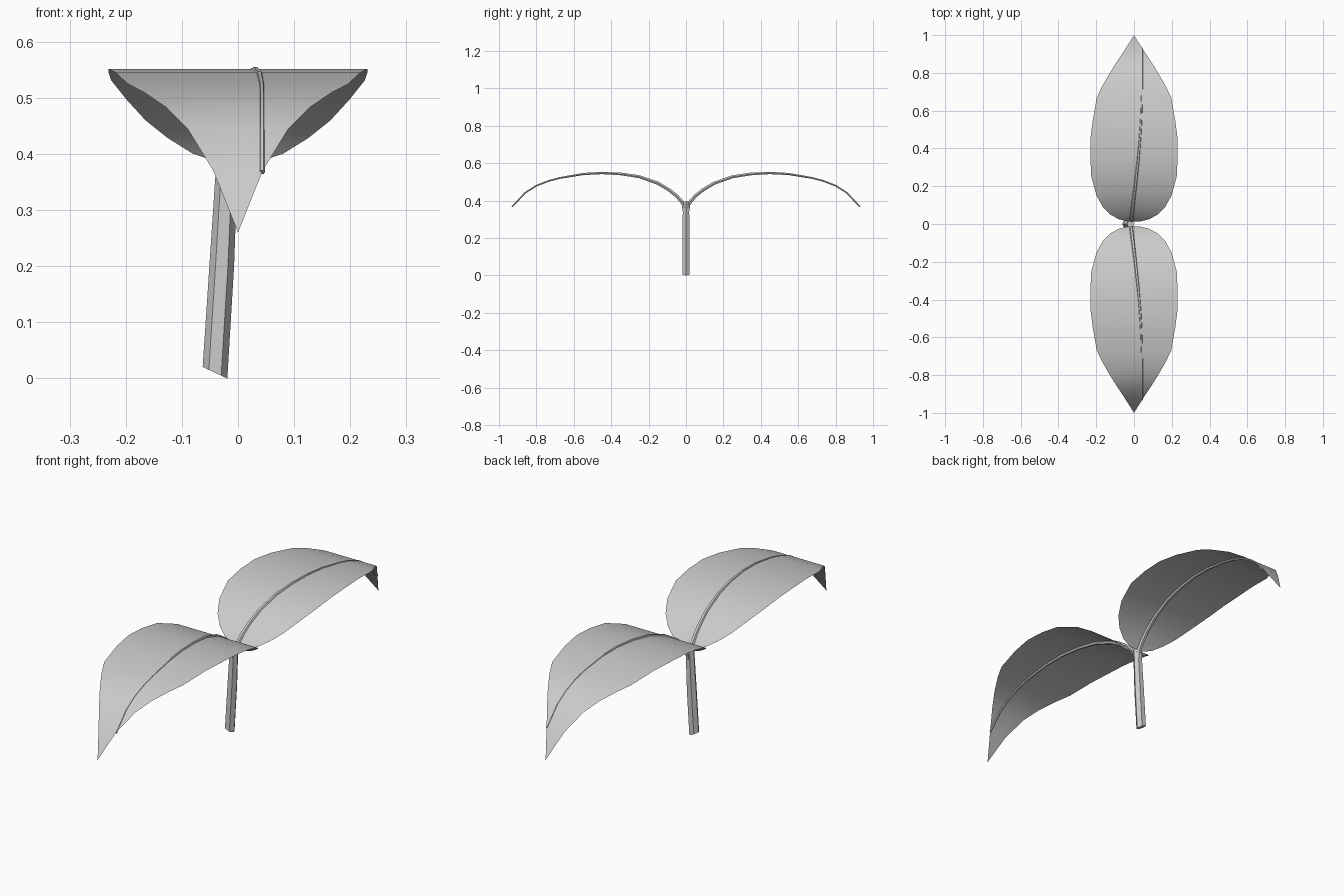
import bpy, bmesh, math
from mathutils import Vector

if "Cube" in bpy.data.objects:
    bpy.data.objects.remove(bpy.data.objects["Cube"])

# Arch shared by both leaves: distance from centre, height, half width
STATIONS = [(0.014, 0.385, 0.035), (0.025, 0.40, 0.08), (0.05, 0.428, 0.125),
            (0.09, 0.46, 0.165), (0.15, 0.496, 0.198), (0.25, 0.531, 0.226),
            (0.35, 0.546, 0.231), (0.45, 0.551, 0.231), (0.55, 0.545, 0.218),
            (0.67, 0.525, 0.197), (0.73, 0.51, 0.168), (0.80, 0.483, 0.128),
            (0.86, 0.445, 0.09), (0.93, 0.37, 0.044), (1.0, 0.26, 0.0)]


def add_object(name, bm):
    mesh = bpy.data.meshes.new(name)
    bm.to_mesh(mesh)
    bm.free()
    ob = bpy.data.objects.new(name, mesh)
    bpy.context.collection.objects.link(ob)
    bpy.context.view_layer.objects.active = ob
    ob.select_set(True)
    bpy.ops.object.shade_smooth_by_angle(angle=math.radians(35))
    ob.select_set(False)
    return ob


def leaf(name, side):
    bm = bmesh.new()
    rows = []
    for y, z, w in STATIONS:
        xs = (-w, 0, w) if w else (0,)
        rows.append([bm.verts.new((x, side * y, z)) for x in xs])
    for a, b in zip(rows, rows[1:]):
        if len(b) == 1:
            faces = [(a[0], a[1], b[0]), (a[1], a[2], b[0])]
        else:
            faces = [(a[i], a[i + 1], b[i + 1], b[i]) for i in (0, 1)]
        for f in faces:
            bm.faces.new(f if side > 0 else f[::-1])
    add_object(name, bm)


def tube(name, points, radii, sides=6, slant=0.0):
    """Tapered tube along a path; slant tilts the first ring."""
    bm = bmesh.new()
    rings = []
    for i, (p, r) in enumerate(zip(points, radii)):
        d = (points[min(i + 1, len(points) - 1)] - points[max(i - 1, 0)]).normalized()
        u = (Vector((1, 0, 0)) - d * d.x).normalized()
        v = d.cross(u)
        ring = []
        for k in range(sides):
            a = math.tau * k / sides
            q = p + r * (u * math.cos(a) + v * math.sin(a))
            if i == 0:
                q.z = p.z - slant * (q.x - p.x) if slant else q.z
            ring.append(bm.verts.new(q))
        rings.append(ring)
    for a, b in zip(rings, rings[1:]):
        for k in range(sides):
            n = (k + 1) % sides
            bm.faces.new((a[k], a[n], b[n], b[k]))
    bm.faces.new(rings[0][::-1])
    bm.faces.new(rings[-1])
    bmesh.ops.recalc_face_normals(bm, faces=bm.faces)
    add_object(name, bm)


def midrib(name, side):
    path, radii = [Vector((-0.021, side * 0.006, 0.345))], [0.014]
    for y, z, _ in STATIONS[:-1]:
        t = min(y / 0.75, 1)
        path.append(Vector((-0.018 + 0.061 * math.sin(t * math.pi / 2), side * y, z - 0.003)))
        radii.append(0.011 - 0.006 * t)
    tube(name, path, radii)


# Leaves and their central ribs
for label, side in (("front", -1), ("back", 1)):
    leaf(label + "_leaf", side)
    midrib(label + "_midrib", side)

# Leaning stem with a slanted cut at the foot
tube("stem", [Vector((-0.041, 0, 0.01)), Vector((-0.029, 0, 0.2)), Vector((-0.019, 0, 0.395))],
     [0.022, 0.022, 0.019], slant=0.47)
